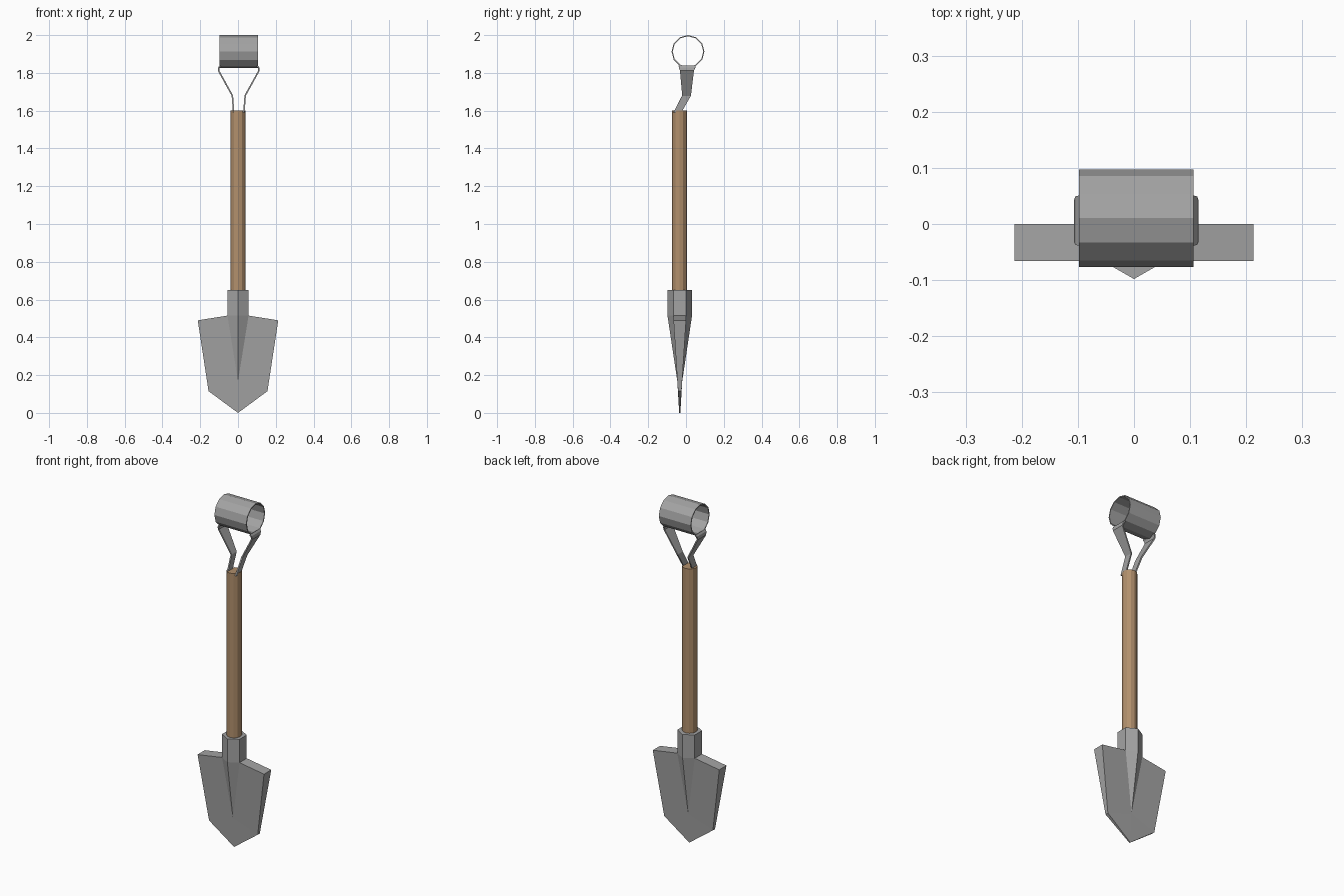
import bpy, bmesh, math
from mathutils import Matrix

if "Cube" in bpy.data.objects:
    bpy.data.objects.remove(bpy.data.objects["Cube"])

YC = -0.033  # depth of the shaft axis


def material(name, rgb):
    m = bpy.data.materials.new(name)
    m.diffuse_color = (*rgb, 1)
    m.use_nodes = True
    m.node_tree.nodes["Principled BSDF"].inputs["Base Color"].default_value = m.diffuse_color
    return m


wood = material("wood", (0.44, 0.275, 0.15))
steel = material("steel", (0.37, 0.37, 0.37))


def finish(bm, name, mat=steel):
    bmesh.ops.remove_doubles(bm, verts=bm.verts, dist=1e-5)
    bmesh.ops.recalc_face_normals(bm, faces=bm.faces)
    me = bpy.data.meshes.new(name)
    bm.to_mesh(me)
    bm.free()
    me.materials.append(mat)
    ob = bpy.data.objects.new(name, me)
    bpy.context.collection.objects.link(ob)
    return ob


def solidify(ob, t, offset):
    m = ob.modifiers.new("thickness", 'SOLIDIFY')
    m.thickness, m.offset = t, offset


# blade with hexagonal socket and ridge: quarter points (x, z, half depth)
P = dict(U=(0, .65, .065), Q=(.056, .65, .033), P=(0, .515, .065), R=(.056, .515, .033),
         S=(.213, .49, .033), L=(.156, .115, .0095), M=(0, .168, .013), T=(0, 0, .003))


def point(bm, k, sx, sy):
    x, z, h = P[k]
    return bm.verts.new((sx * x, YC + sy * h, z))


bm = bmesh.new()
for sx in (1, -1):
    # front and back faces
    for sy in (1, -1):
        for face in ("UQRP", "PRM", "RSLM", "MLT"):
            bm.faces.new([point(bm, k, sx, sy) for k in face])
    # side walls joining front and back
    for a, b in ("QR", "RS", "SL", "LT"):
        bm.faces.new([point(bm, k, sx, s) for k, s in ((a, 1), (b, 1), (b, -1), (a, -1))])
# socket top
bm.faces.new([point(bm, *c) for c in (("U", 1, -1), ("Q", 1, -1), ("Q", 1, 1),
                                      ("U", 1, 1), ("Q", -1, 1), ("Q", -1, -1))])
finish(bm, "blade_and_socket")

# wooden shaft
bm = bmesh.new()
bmesh.ops.create_cone(bm, cap_ends=True, segments=12, radius1=.04, radius2=.04, depth=1.0,
                      matrix=Matrix.Translation((0, YC - .002, 1.102)))
finish(bm, "shaft", wood)

# fork strips: path of (x, y centre, half width, z)
path = [(.027, -.046, .021, 1.59), (.034, .003, .023, 1.68),
        (.107, .005, .037, 1.812), (.105, .006, .043, 1.828), (.098, .006, .045, 1.838)]
for side, s in (("left", -1), ("right", 1)):
    bm = bmesh.new()
    rows = [[bm.verts.new((s * x + .004, y + w, z)), bm.verts.new((s * x + .004, y - w, z))]
            for x, y, w, z in path]
    for a, b in zip(rows, rows[1:]):
        bm.faces.new((a[0], a[1], b[1], b[0]))
    solidify(finish(bm, "fork_" + side), .008, 0)

# open tubular grip
bm = bmesh.new()
bmesh.ops.create_cone(bm, cap_ends=False, segments=12, radius1=.087, radius2=.087, depth=.204,
                      matrix=Matrix.Translation((.004, .0105, 1.913)) @ Matrix.Rotation(math.pi / 2, 4, 'Y'))
solidify(finish(bm, "grip"), .006, -1)
